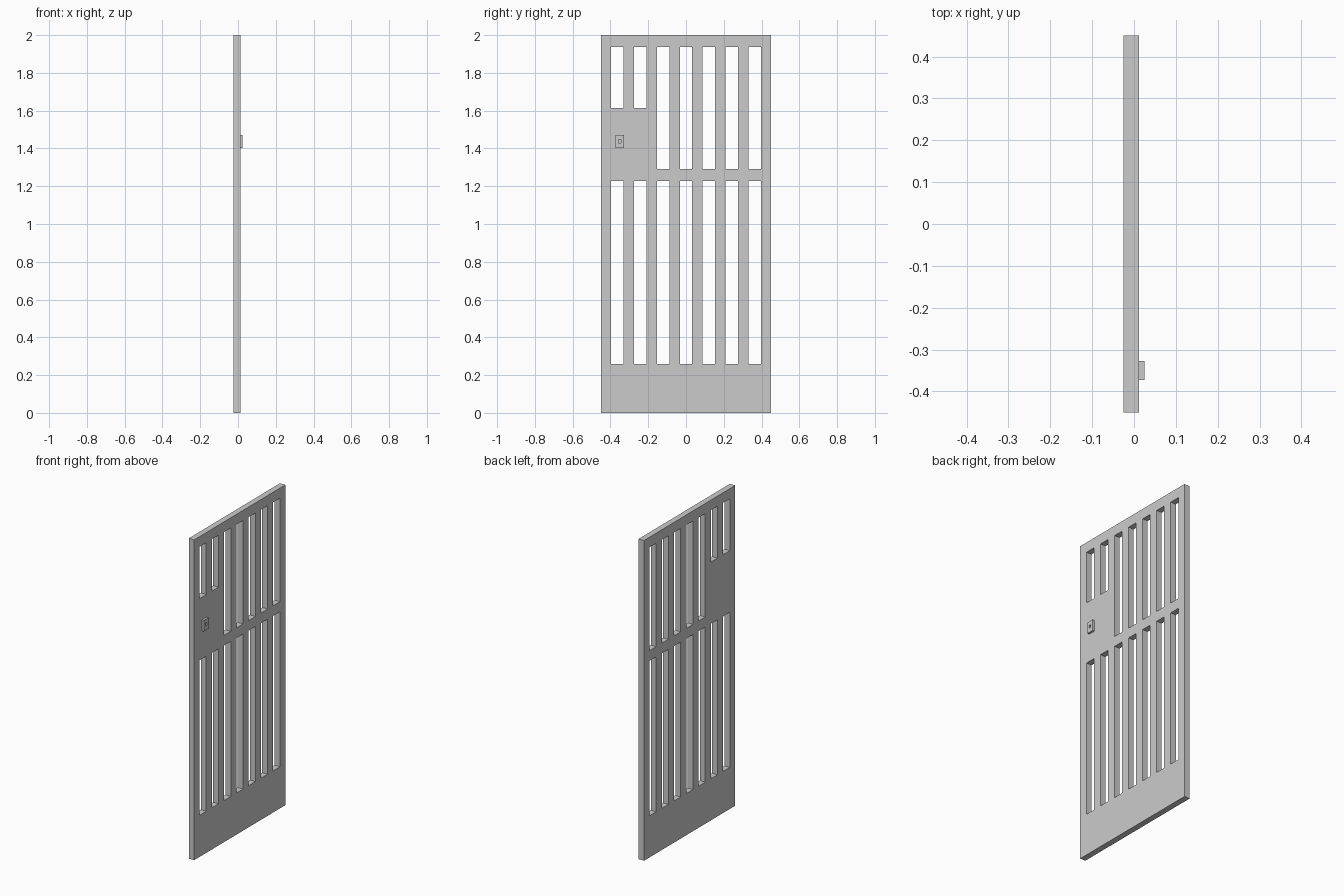
import bpy, bmesh

if "Cube" in bpy.data.objects:
    bpy.data.objects.remove(bpy.data.objects["Cube"])


def pierced_panel(name, x0, x1, ys, zs, is_hole):
    """Slab between x0 and x1 on a y/z grid, leaving out the hole cells."""
    bm = bmesh.new()
    grid = [[bm.verts.new((x0, y, z)) for z in zs] for y in ys]
    for i in range(len(ys) - 1):
        for j in range(len(zs) - 1):
            if not is_hole(i, j):
                bm.faces.new((grid[i][j], grid[i + 1][j],
                              grid[i + 1][j + 1], grid[i][j + 1]))
    bmesh.ops.delete(bm, geom=[v for v in bm.verts if not v.link_faces],
                     context='VERTS')
    ext = bmesh.ops.extrude_face_region(bm, geom=bm.faces[:], use_keep_orig=True)
    top = [g for g in ext['geom'] if isinstance(g, bmesh.types.BMVert)]
    bmesh.ops.translate(bm, verts=top, vec=(x1 - x0, 0, 0))
    bmesh.ops.recalc_face_normals(bm, faces=bm.faces[:])
    mesh = bpy.data.meshes.new(name)
    bm.to_mesh(mesh)
    bm.free()
    obj = bpy.data.objects.new(name, mesh)
    bpy.context.collection.objects.link(obj)
    return obj


# Barred door: seven slots, cut in a lower and an upper row
slots, slot_w, edge = 7, 0.0655, 0.396
pitch = (2 * edge - slot_w) / (slots - 1)
door_y = [-0.45]
for k in range(slots):
    door_y += [-edge + k * pitch, -edge + k * pitch + slot_w]
door_y.append(0.45)
door_z = [0, 0.26, 1.228, 1.291, 1.613, 1.937, 2.0]


def door_hole(i, j):
    # rows: 1 = lower slots, 3 and 4 = upper slots; the first two columns
    # stay solid in row 3 to form the lock panel
    return i % 2 == 1 and (j in (1, 4) or (j == 3 and i > 3))


pierced_panel("barred_door", -0.025, 0.012, door_y, door_z, door_hole)

# Lock plate with a small keyhole
pierced_panel("lock_plate", 0.012, 0.025,
              [-0.373, -0.358, -0.344, -0.327],
              [1.402, 1.429, 1.447, 1.471],
              lambda i, j: i == 1 and j == 1)
